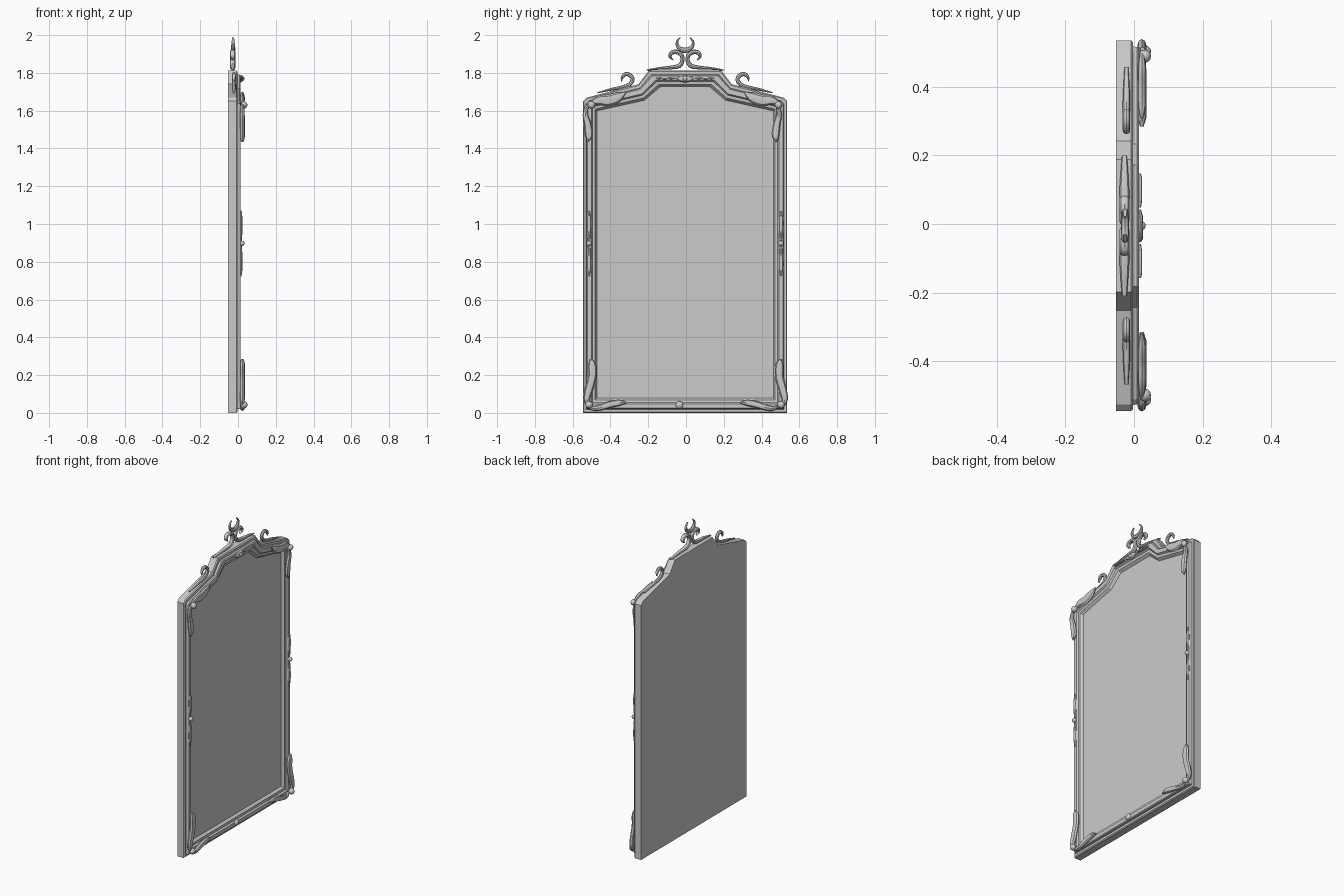
import bpy, bmesh, math
from mathutils import Vector

CY = -0.005  # symmetry line of the frame


def finish(bm, name, smooth=True):
    bmesh.ops.recalc_face_normals(bm, faces=bm.faces)
    me = bpy.data.meshes.new(name)
    bm.to_mesh(me)
    bm.free()
    ob = bpy.data.objects.new(name, me)
    bpy.context.collection.objects.link(ob)
    if smooth:
        bpy.ops.object.select_all(action='DESELECT')
        bpy.context.view_layer.objects.active = ob
        ob.select_set(True)
        bpy.ops.object.shade_smooth_by_angle(angle=math.radians(35))
    return ob


def loft(bm, rings):
    # joins closed rings of points into a skin and returns the vertex rings
    vs = [[bm.verts.new(p) for p in r] for r in rings]
    n = len(vs[0])
    for a, b in zip(vs, vs[1:]):
        for i in range(n):
            bm.faces.new((a[i], a[(i + 1) % n], b[(i + 1) % n], b[i]))
    return vs


# Frame: right half outlines (y, z), outer and inner edge, mirrored
outer = [(0.541, 0.0), (0.541, 1.65), (0.522, 1.669), (0.247, 1.74), (0.193, 1.812)]
inner = [(0.467, 0.08), (0.467, 1.598), (0.462, 1.600), (0.215, 1.655), (0.130, 1.727)]


def outline(t, x):
    h = [(a[0] + (b[0] - a[0]) * t, a[1] + (b[1] - a[1]) * t) for a, b in zip(outer, inner)]
    return [(x, CY + y, z) for y, z in h] + [(x, CY - y, z) for y, z in reversed(h)]


bm = bmesh.new()
steps = [(0, -0.053), (0, -0.009), (0.07, -0.003), (0.24, -0.003), (0.26, 0.009),
         (0.32, 0.014), (0.60, 0.014), (0.68, 0.004), (0.86, 0.002), (1.0, -0.014)]
rings = loft(bm, [outline(t, x) for t, x in steps])
bm.faces.new(rings[0])
finish(bm, "mirror_frame", False)

# Glass panel
bm = bmesh.new()
bm.faces.new([bm.verts.new(p) for p in outline(1.0, -0.014)])
finish(bm, "mirror_glass", False)


def ribbon(name, pts, x, depth, sub=4, taper_depth=True):
    # tapering leaf along a path of (y, z, half width), lying in the frame plane
    P = [Vector(p) for p in pts]
    P = [P[0] * 2 - P[1]] + P + [P[-1] * 2 - P[-2]]
    path = []
    for i in range(1, len(P) - 2):
        a, b, c, d = P[i - 1:i + 3]
        for s in range(sub):
            t = s / sub
            path.append(0.5 * (2 * b + (c - a) * t + (2 * a - 5 * b + 4 * c - d) * t * t
                               + (3 * b - a - 3 * c + d) * t ** 3))
    path.append(P[-2])
    wmax = max(p[2] for p in pts)
    sec = []
    for i, p in enumerate(path):
        t = path[min(i + 1, len(path) - 1)] - path[max(i - 1, 0)]
        n = Vector((-t.y, t.x)).normalized()
        w = max(p.z, 0.001)
        d = depth * (min(1, 0.25 + w / wmax) if taper_depth else 1)
        sec.append([(x + d * math.sin(a), p.x + n.x * w * math.cos(a), p.y + n.y * w * math.cos(a))
                    for a in [k * math.tau / 8 for k in range(8)]])
    bm = bmesh.new()
    r = loft(bm, sec)
    bm.faces.new(r[0])
    bm.faces.new(r[-1])
    return finish(bm, name)


def pair(name, pts, x, depth, shift=0.0):
    # left piece plus its mirrored partner
    ribbon(name + "_left", pts, x, depth)
    ribbon(name + "_right", [(2 * CY - y + shift, z, w) for y, z, w in pts], x, depth)


def boss(name, y, z, r, x=0.014, h=None):
    bm = bmesh.new()
    bmesh.ops.create_uvsphere(bm, u_segments=12, v_segments=8, radius=r)
    for v in bm.verts:
        v.co = Vector((v.co.x * (h or r) / r + x, v.co.y + y, v.co.z + z))
    finish(bm, name)


# Corner leaves
pair("lower_upright_leaf", [(-0.503, 0.285, .006), (-0.497, 0.25, .022), (-0.497, 0.19, .022),
     (-0.515, 0.12, .021), (-0.525, 0.07, .016), (-0.51, 0.03, .008)], 0.023, 0.013, 0.008)
pair("lower_flat_leaf", [(-0.315, 0.052, .003), (-0.35, 0.054, .016), (-0.40, 0.045, .018),
     (-0.46, 0.027, .015), (-0.50, 0.025, .010), (-0.515, 0.045, .005)], 0.023, 0.013, -0.02)
pair("upper_upright_leaf", [(-0.52, 1.435, .004), (-0.514, 1.47, .020), (-0.521, 1.53, .019),
     (-0.533, 1.58, .014), (-0.525, 1.62, .010), (-0.51, 1.63, .006)], 0.023, 0.013, -0.03)
pair("upper_flat_leaf", [(-0.32, 1.698, .003), (-0.36, 1.672, .026), (-0.41, 1.655, .030),
     (-0.46, 1.655, .024), (-0.50, 1.640, .010), (-0.515, 1.625, .005)], 0.023, 0.013)

# Corner bosses and side ornaments
for s, side in ((-1, "left"), (1, "right")):
    boss("upper_boss_" + side, CY + s * 0.495, 1.63, 0.019, 0.032, 0.018)
    boss("lower_boss_" + side, CY + s * 0.508, 0.043, 0.019, 0.032, 0.018)
    y = CY + s * 0.508
    boss("side_boss_" + side, y, 0.897, 0.014, 0.021)
    for k, part in ((-1, "lower"), (1, "upper")):
        ribbon(f"side_spindle_{part}_{side}", [(y, 0.897 + k * 0.175, .003), (y, 0.897 + k * 0.12, .012),
               (y, 0.897 + k * 0.065, .010), (y, 0.897 + k * 0.012, .005)], 0.015, 0.008)

# Top and bottom rail ornaments
pair("rail_spindle", [(-0.158, 1.77, .002), (-0.13, 1.77, .006), (-0.095, 1.77, .006),
     (-0.058, 1.77, .002)], 0.015, 0.009)
ribbon("rail_eye", [(-0.052, 1.77, .002), (-0.025, 1.77, .017), (CY, 1.77, .020),
       (0.015, 1.77, .017), (0.042, 1.77, .002)], 0.017, 0.010)
boss("rail_eye_bead", CY, 1.77, 0.013, 0.022, 0.012)
boss("bottom_bead", -0.035, 0.042, 0.02, 0.014, 0.013)

# Crest: pair of centre scrolls
pair("crest_scroll", [(-0.21, 1.815, .003), (-0.14, 1.824, .007), (-0.075, 1.829, .010),
     (-0.035, 1.838, .012), (-0.019, 1.865, .011), (-0.024, 1.895, .011), (-0.05, 1.911, .012),
     (-0.077, 1.905, .011), (-0.084, 1.885, .008), (-0.068, 1.868, .002)], -0.028, 0.015)

# Crest: horseshoe finial
arc = [(CY + 0.043 * math.sin(a), 1.957 - 0.037 * math.cos(a), 0.002 + 0.013 * (1 - abs(a) / 2.6))
       for a in [math.radians(d) for d in range(-144, 145, 36)]]
ribbon("crest_horseshoe", arc, -0.026, 0.012)

# Shoulder scrolls on the sloping top rail
pair("shoulder_scroll", [(-0.468, 1.695, .003), (-0.40, 1.712, .007), (-0.33, 1.726, .010),
     (-0.295, 1.742, .011), (-0.283, 1.768, .011), (-0.298, 1.789, .011), (-0.32, 1.793, .011),
     (-0.337, 1.778, .008), (-0.342, 1.755, .002)], -0.022, 0.011)
